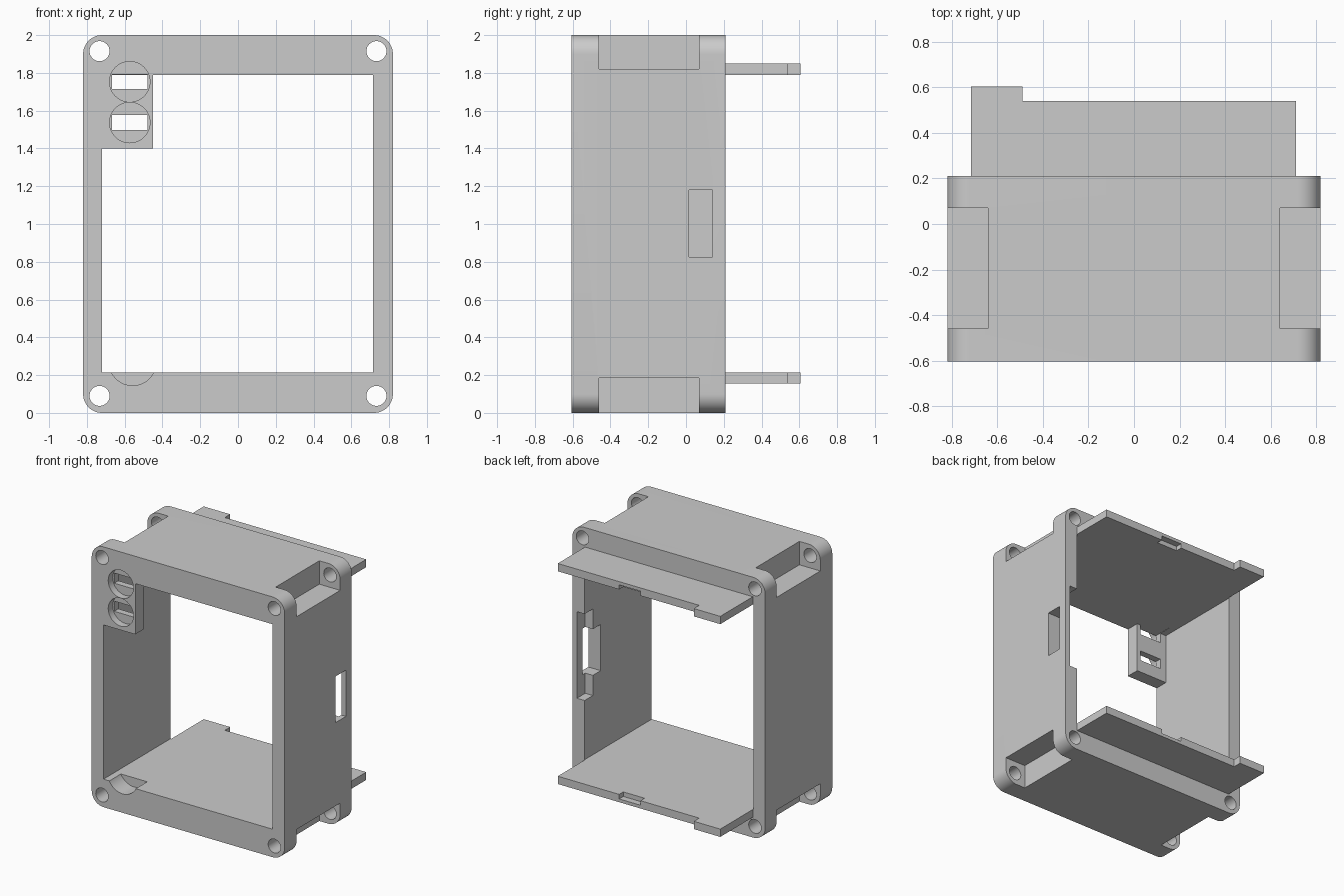
import bpy, bmesh, math

if "Cube" in bpy.data.objects:
    bpy.data.objects.remove(bpy.data.objects["Cube"], do_unlink=True)

grey = bpy.data.materials.new("plain grey")
grey.use_nodes = True
GREY = (0.6, 0.6, 0.6, 1)
grey.diffuse_color = GREY
grey.node_tree.nodes["Principled BSDF"].inputs["Base Color"].default_value = GREY

FRONT, BACK, END = -0.605, 0.21, 0.605


def prism(name, outline, y0, y1):
    """Extrude an x-z outline from y0 to y1."""
    bm = bmesh.new()
    face = bm.faces.new([bm.verts.new((x, y0, z)) for x, z in outline])
    ext = bmesh.ops.extrude_face_region(bm, geom=[face])
    bmesh.ops.translate(bm, vec=(0, y1 - y0, 0),
                        verts=[v for v in ext["geom"] if isinstance(v, bmesh.types.BMVert)])
    bmesh.ops.recalc_face_normals(bm, faces=bm.faces)
    mesh = bpy.data.meshes.new(name)
    bm.to_mesh(mesh)
    bm.free()
    mesh.materials.append(grey)
    obj = bpy.data.objects.new(name, mesh)
    bpy.context.collection.objects.link(obj)
    return obj


def box(name, x0, x1, y0, y1, z0, z1):
    return prism(name, [(x0, z0), (x1, z0), (x1, z1), (x0, z1)], y0, y1)


def arc(x, z, r, start, sweep, steps):
    return [(x + r * math.cos(math.radians(start + sweep * i / steps)),
             z + r * math.sin(math.radians(start + sweep * i / steps)))
            for i in range(steps + 1)]


def cylinder(name, x, z, r, y0, y1):
    return prism(name, arc(x, z, r, 0, 360, 48)[:-1], y0, y1)


def combine(target, tool, operation):
    """Apply a boolean and drop the tool."""
    mod = target.modifiers.new("bool", "BOOLEAN")
    mod.operation, mod.solver, mod.object = operation, "EXACT", tool
    bpy.ops.object.select_all(action="DESELECT")
    bpy.context.view_layer.objects.active = target
    target.select_set(True)
    bpy.ops.object.modifier_apply(modifier=mod.name)
    bpy.data.objects.remove(tool, do_unlink=True)


def cut(target, tool):
    combine(target, tool, "DIFFERENCE")


# Rounded outer shell with a rectangular opening
R = 0.1
outline = []
for cx, cz, start in ((0.82 - R, 2 - R, 0), (R - 0.82, 2 - R, 90),
                      (R - 0.82, R, 180), (0.82 - R, R, 270)):
    outline += arc(cx, cz, R, start, 90, 12)
shell = prism("enclosure_shell", outline, FRONT, BACK)
cut(shell, box("opening", -0.72, 0.715, -1, 1, 0.215, 1.79))

# Corner screw holes and the pockets between the flanges
for side in (-1, 1):
    for z_hole, z0, z1 in ((0.09, -0.2, 0.185), (1.915, 1.82, 2.2)):
        x0, x1 = sorted((side * 0.642, side * 1.0))
        cut(shell, box("corner_pocket", x0, x1, -0.46, 0.07, z0, z1))
        cut(shell, cylinder("screw_hole", side * 0.733, z_hole, 0.053, -1, 1))

# Indicator block in the upper front corner
combine(shell, box("indicator_block", -0.76, -0.45, FRONT, -0.5, 1.4, 1.83), "UNION")
for z in (1.753, 1.537):
    cut(shell, cylinder("round_recess", -0.573, z, 0.107, -0.8, -0.55))
    cut(shell, box("slot", -0.667, -0.48, -0.8, -0.4, z - 0.039, z + 0.039))

# Curved finger groove in the lower front edge
cut(shell, cylinder("finger_groove", -0.558, 0.27, 0.125, -0.8, -0.465))

# Side port with its inner recess, open to the back
cut(shell, box("port", 0.6, 0.9, 0.015, 0.14, 0.825, 1.18))
cut(shell, box("connector_recess", 0.6, 0.78, 0.015, 0.4, 0.825, 1.18))
cut(shell, box("board_recess", 0.6, 0.78, 0.11, 0.4, 0.67, 1.335))

# Rear plates, each with an end tab and a small latch notch on the inner side
for name, z0, notch_z in (("lower_rear_plate", 0.155, 0.215), ("upper_rear_plate", 1.79, 1.79)):
    plate = box(name, -0.715, 0.712, BACK, 0.54, z0, z0 + 0.06)
    combine(plate, box("tab", -0.715, -0.49, 0.4, END, z0, z0 + 0.06), "UNION")
    cut(plate, box("latch_notch", 0.01, 0.19, 0.49, 0.7, notch_z - 0.035, notch_z + 0.035))

# Smooth the round surfaces only
bpy.ops.object.select_all(action="DESELECT")
shell.select_set(True)
bpy.context.view_layer.objects.active = shell
bpy.ops.object.shade_smooth_by_angle(angle=math.radians(30))
